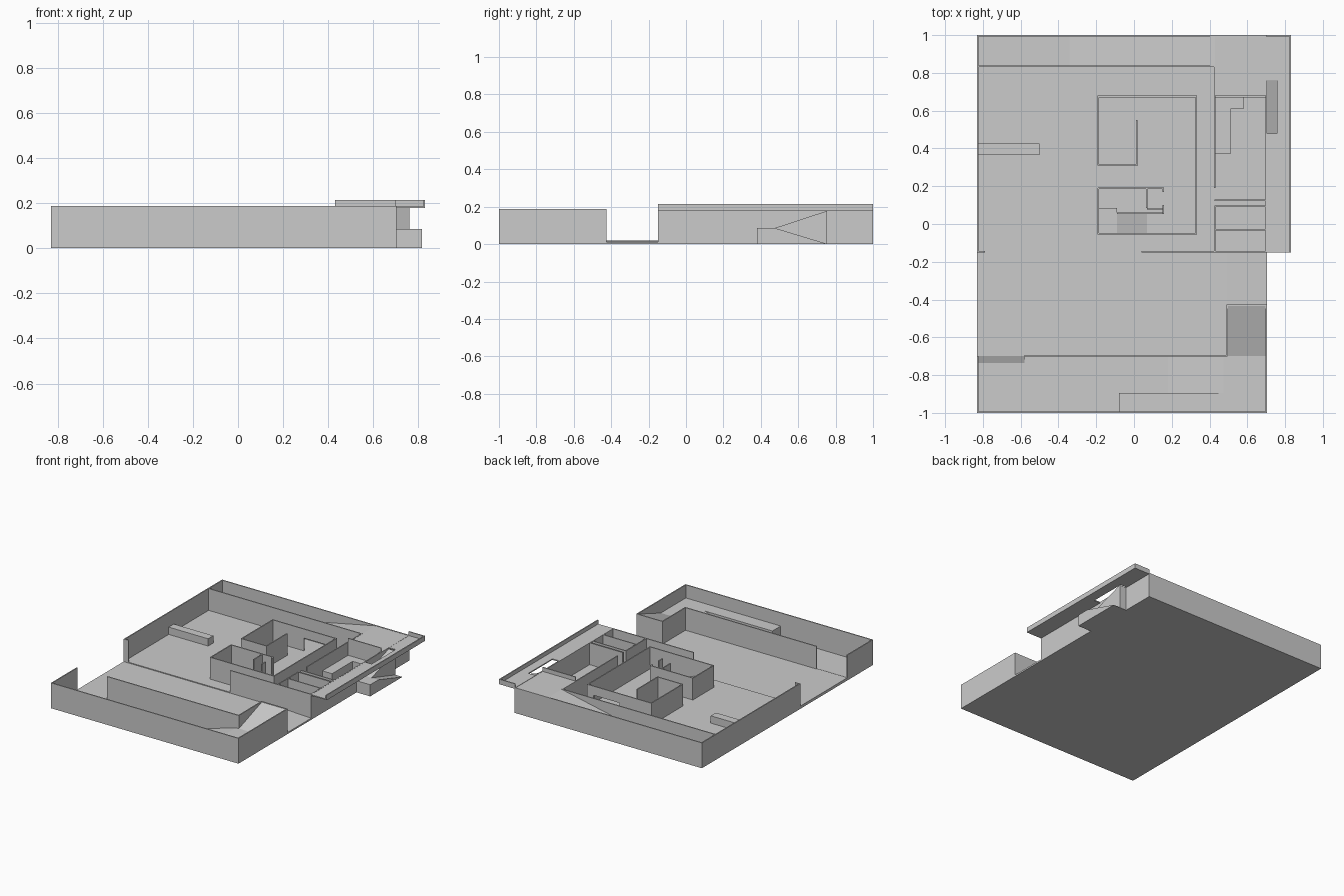
import bpy, bmesh

if "Cube" in bpy.data.objects:
    bpy.data.objects.remove(bpy.data.objects["Cube"])

H, T = 0.187, 0.008   # wall height and thickness


def mesh(name, verts, faces):
    me = bpy.data.meshes.new(name)
    bm = bmesh.new()
    vs = [bm.verts.new(v) for v in verts]
    for f in faces:
        bm.faces.new([vs[i] for i in f])
    bmesh.ops.recalc_face_normals(bm, faces=bm.faces)
    bm.to_mesh(me)
    bm.free()
    ob = bpy.data.objects.new(name, me)
    bpy.context.collection.objects.link(ob)
    return ob


def block(name, x0, x1, y0, y1, z0, tops):
    """Box whose four top corners may have different heights (ramps)."""
    if not isinstance(tops, tuple):
        tops = (tops,) * 4
    c = [(x0, y0), (x1, y0), (x1, y1), (x0, y1)]
    verts = [(x, y, z0) for x, y in c] + [(x, y, t) for (x, y), t in zip(c, tops)]
    return mesh(name, verts, [(3, 2, 1, 0), (4, 5, 6, 7), (0, 1, 5, 4),
                              (1, 2, 6, 5), (2, 3, 7, 6), (3, 0, 4, 7)])


def ramp_y(name, x0, x1, y0, y1, za, zb, z0=0):
    return block(name, x0, x1, y0, y1, z0, (za, za, zb, zb))


def ramp_x(name, x0, x1, y0, y1, za, zb, z0=0):
    return block(name, x0, x1, y0, y1, z0, (za, zb, zb, za))


def wall_x(name, y, x0, x1, h=H, z0=0):
    return block(name, x0, x1, y - T / 2, y + T / 2, z0, h)


def wall_y(name, x, y0, y1, h=H, z0=0):
    return block(name, x - T / 2, x + T / 2, y0, y1, z0, h)


# Floors
block("base_floor", -0.83, 0.704, -1, 1, 0, 0.004)
block("courtyard_floor", -0.83, 0.49, -0.70, -0.15, 0, 0.02)
block("back_floor", -0.83, 0.70, -0.15, 1, 0, 0.026)
ramp_x("entrance_ramp", 0.49, 0.704, -0.425, -0.15, 0.02, 0.012)
ramp_y("corridor_sill_ramp", -0.83, -0.58, -0.74, -0.70, 0.002, 0.02)

# Outer walls
wall_x("front_wall", -0.996, -0.83, 0.704)
wall_x("back_wall", 0.996, -0.83, 0.704)
wall_y("left_front_wall", -0.826, -1, -0.70)
wall_y("left_back_wall", -0.826, -0.15, 1)
wall_y("right_front_wall", 0.70, -1, -0.425)
wall_y("right_back_wall", 0.70, -0.15, 1)

# Front corridor with ledge, landing and ramps
wall_x("corridor_wall", -0.698, -0.58, 0.494)
wall_y("tower_side_wall", 0.494, -0.70, -0.425)
wall_x("tower_back_wall", -0.429, 0.49, 0.704)
block("corridor_ledge", -0.08, 0.475, -1, -0.895, 0, 0.09)
block("corridor_landing", 0.475, 0.70, -1, -0.70, 0, 0.09)
ramp_x("corridor_ramp", 0.18, 0.475, -0.895, -0.70, 0.004, 0.09)
ramp_y("tower_ramp", 0.49, 0.70, -0.70, -0.43, 0.09, H - 0.002)

# Courtyard dividing walls
wall_x("courtyard_stub", -0.146, -0.83, -0.79)
wall_x("courtyard_wall", -0.146, 0.04, 0.704)

# Back corridor with long ramp up to the terrace
wall_x("back_corridor_wall", 0.835, -0.83, 0.43)
ramp_x("back_corridor_ramp", -0.37, 0.43, 0.835, 0.995, 0.02, H - 0.002)
block("terrace", 0.43, 0.70, 0.675, 0.995, H - 0.012, H - 0.002)

# East rooms
wall_y("east_wall", 0.427, 0.19, 0.835)
wall_y("east_front_wall", 0.427, -0.15, 0.095)
wall_x("terrace_parapet", 0.675, 0.43, 0.70, 0.215)
wall_x("east_room_wall", 0.127, 0.427, 0.70)
for i, y in enumerate((0.093, -0.03)):
    wall_x(f"east_partition_{i}", y, 0.427, 0.70)
block("east_platform", 0.43, 0.51, 0.37, 0.675, 0, 0.09)
block("east_platform_step", 0.51, 0.58, 0.61, 0.675, 0, 0.09)

# Overhanging walkway with a stair opening
ZB, ZT = 0.178, 0.186
block("walkway_front", 0.70, 0.828, -0.15, 0.48, ZB, ZT)
block("walkway_back", 0.70, 0.828, 0.76, 1, ZB, ZT)
block("walkway_side", 0.757, 0.828, 0.48, 0.76, ZB, ZT)
wall_y("walkway_parapet", 0.826, -0.15, 1, 0.215, ZB)
wall_x("walkway_end_parapet", 0.996, 0.70, 0.83, 0.215, ZB)

# Outside landing and two ramps
block("outside_landing", 0.704, 0.815, 0.38, 0.475, 0, 0.086)
ramp_y("outside_ramp_up", 0.704, 0.76, 0.475, 0.755, 0.086, ZB)
ramp_y("outside_ramp_down", 0.76, 0.815, 0.475, 0.755, 0.086, 0.001)

# Inner house
wall_y("house_left_back", -0.188, 0.31, 0.679)
wall_y("house_left_front", -0.188, -0.055, 0.19)
wall_y("house_right", 0.33, -0.055, 0.679)
wall_x("house_front", -0.052, -0.19, 0.334)
wall_x("house_back_left", 0.675, -0.19, 0.07)
wall_x("house_back_right", 0.675, 0.28, 0.334)
wall_x("house_back_lintel", 0.675, 0.07, 0.28, H, 0.12)
wall_x("store_wall", 0.31, -0.19, 0.019)
wall_y("store_side", 0.015, 0.31, 0.55)
wall_x("stair_room_wall", 0.19, -0.19, 0.16)
wall_y("stair_room_side_a", 0.155, 0.17, 0.19)
wall_y("stair_room_side_b", 0.155, 0.055, 0.10)
wall_y("stair_room_partition", 0.068, 0.085, 0.19)
wall_x("stair_room_inner", 0.082, 0.068, 0.155, 0.1)
wall_x("stair_rail", 0.057, -0.09, 0.155, 0.1)
block("stair_landing", -0.188, -0.09, -0.05, 0.085, 0, 0.09)
ramp_x("stair_ramp", -0.09, 0.07, -0.05, 0.055, 0.09, 0.026)

# Low counter by the left wall
block("counter", -0.826, -0.50, 0.365, 0.425, 0, 0.08)
